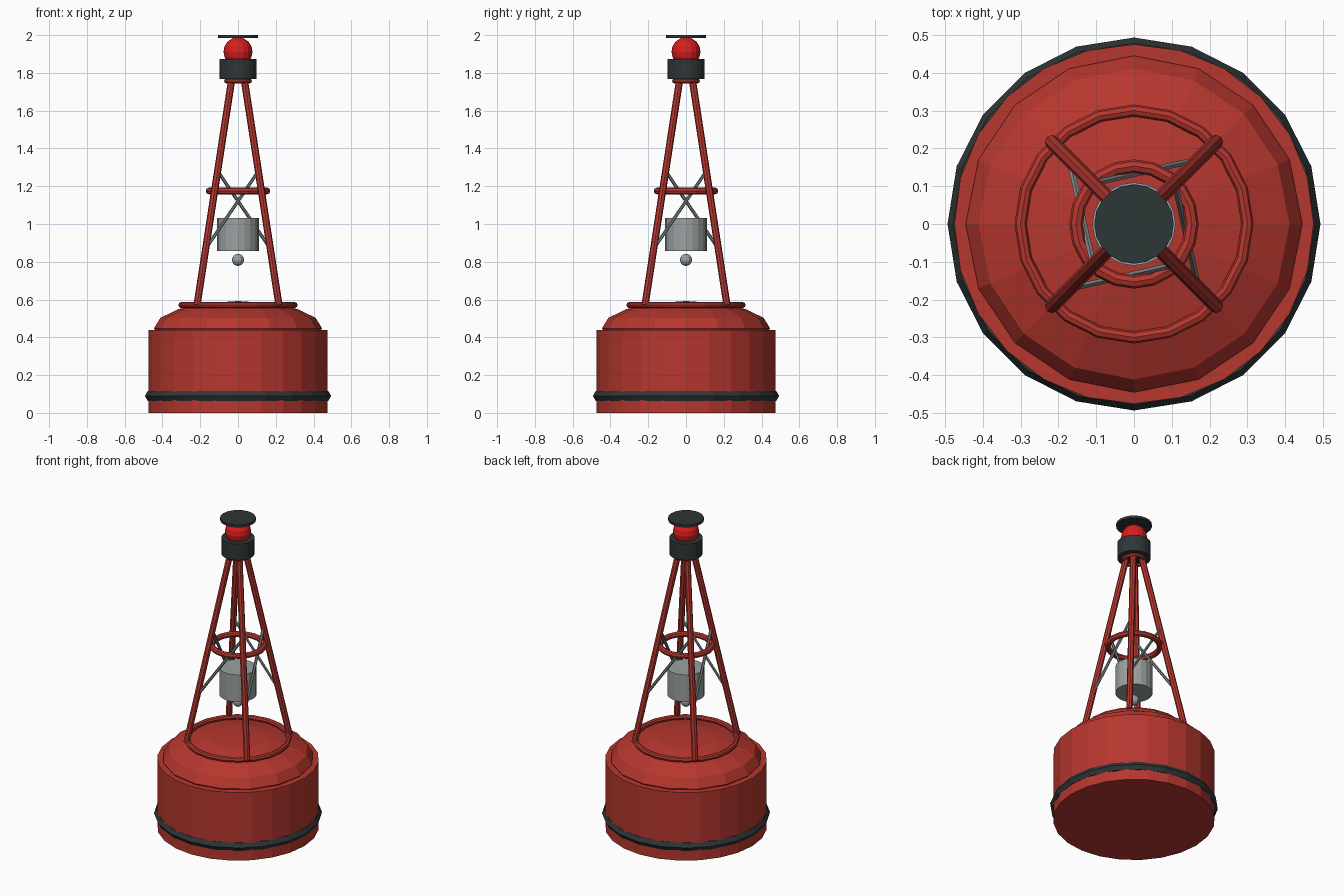
import bpy
import math
from mathutils import Vector, Matrix

cube = bpy.data.objects.get("Cube")
if cube:
    bpy.data.objects.remove(cube, do_unlink=True)


def material(name, colour):
    mat = bpy.data.materials.new(name)
    mat.use_nodes = True
    rgba = (*colour, 1)
    mat.diffuse_color = rgba
    mat.node_tree.nodes["Principled BSDF"].inputs["Base Color"].default_value = rgba
    return mat


RED = material("painted red", (0.47, 0.038, 0.028))
DARK = material("dark rubber", (0.027, 0.037, 0.037))
LAMP = material("lamp red", (0.70, 0.012, 0.012))
STEEL = material("bell steel", (0.32, 0.36, 0.35))
ROD = material("brace steel", (0.21, 0.24, 0.235))


def finish(name, mat):
    obj = bpy.context.object
    obj.name = obj.data.name = name
    obj.data.materials.append(mat)
    return obj


def drum(name, mat, radius, bottom, top, sides=20):
    bpy.ops.mesh.primitive_cylinder_add(vertices=sides, radius=radius,
                                        depth=top - bottom,
                                        location=(0, 0, (bottom + top) / 2))
    return finish(name, mat)


def ring(name, mat, major, minor, z, sides=20, minor_sides=6):
    bpy.ops.mesh.primitive_torus_add(major_radius=major, minor_radius=minor,
                                     major_segments=sides,
                                     minor_segments=minor_sides,
                                     location=(0, 0, z))
    return finish(name, mat)


def ball(name, mat, radius, z, height=None, segments=16, rings=8):
    bpy.ops.mesh.primitive_uv_sphere_add(segments=segments, ring_count=rings,
                                         radius=1, location=(0, 0, z))
    bpy.context.object.scale = (radius, radius, height or radius)
    bpy.ops.object.transform_apply(location=False, rotation=False, scale=True)
    return finish(name, mat)


def rod(name, mat, start, end, radius, sides):
    axis = end - start
    bpy.ops.mesh.primitive_cylinder_add(vertices=sides, radius=radius,
                                        depth=axis.length,
                                        location=(start + end) / 2)
    bpy.context.object.rotation_euler = axis.to_track_quat('Z', 'Y').to_euler()
    return finish(name, mat)


# Floating hull with rubber bumper and domed deck
drum("hull", RED, 0.475, 0, 0.44, 24)
ring("hull_bumper", DARK, 0.463, 0.03, 0.09)
ball("deck_dome", RED, 0.445, 0.448, 0.144)
ring("deck_rim", RED, 0.30, 0.016, 0.571, 20, 8)

# Four-legged tower with crossing braces
FOOT = Vector((0.217, 0.217, 0.57))
HEAD = Vector((0.034, 0.034, 1.76))


def leg_point(z):
    return FOOT.lerp(HEAD, (z - FOOT.z) / (HEAD.z - FOOT.z))


quarter = Matrix.Rotation(math.pi / 2, 3, 'Z')
turn = Matrix.Identity(3)
for side in ("back_left", "back_right", "front_right", "front_left"):
    rod("leg_" + side, RED, turn @ FOOT, turn @ HEAD, 0.019, 8)
    rod("brace_" + side, ROD, turn @ leg_point(0.87),
        turn @ quarter @ leg_point(1.28), 0.009, 6)
    turn = quarter @ turn

ring("tower_ring", RED, 0.153, 0.018, 1.175, 20, 8)
ring("tower_top_ring", RED, 0.062, 0.012, 1.757, 20, 8)

# Bell and clapper
drum("bell", STEEL, 0.11, 0.857, 1.032)
ball("clapper", STEEL, 0.032, 0.81, segments=12)

# Lantern
drum("lamp_base", DARK, 0.098, 1.768, 1.873)
ball("lamp_globe", LAMP, 0.077, 1.912)
drum("lamp_cap", DARK, 0.105, 1.984, 2.0)
